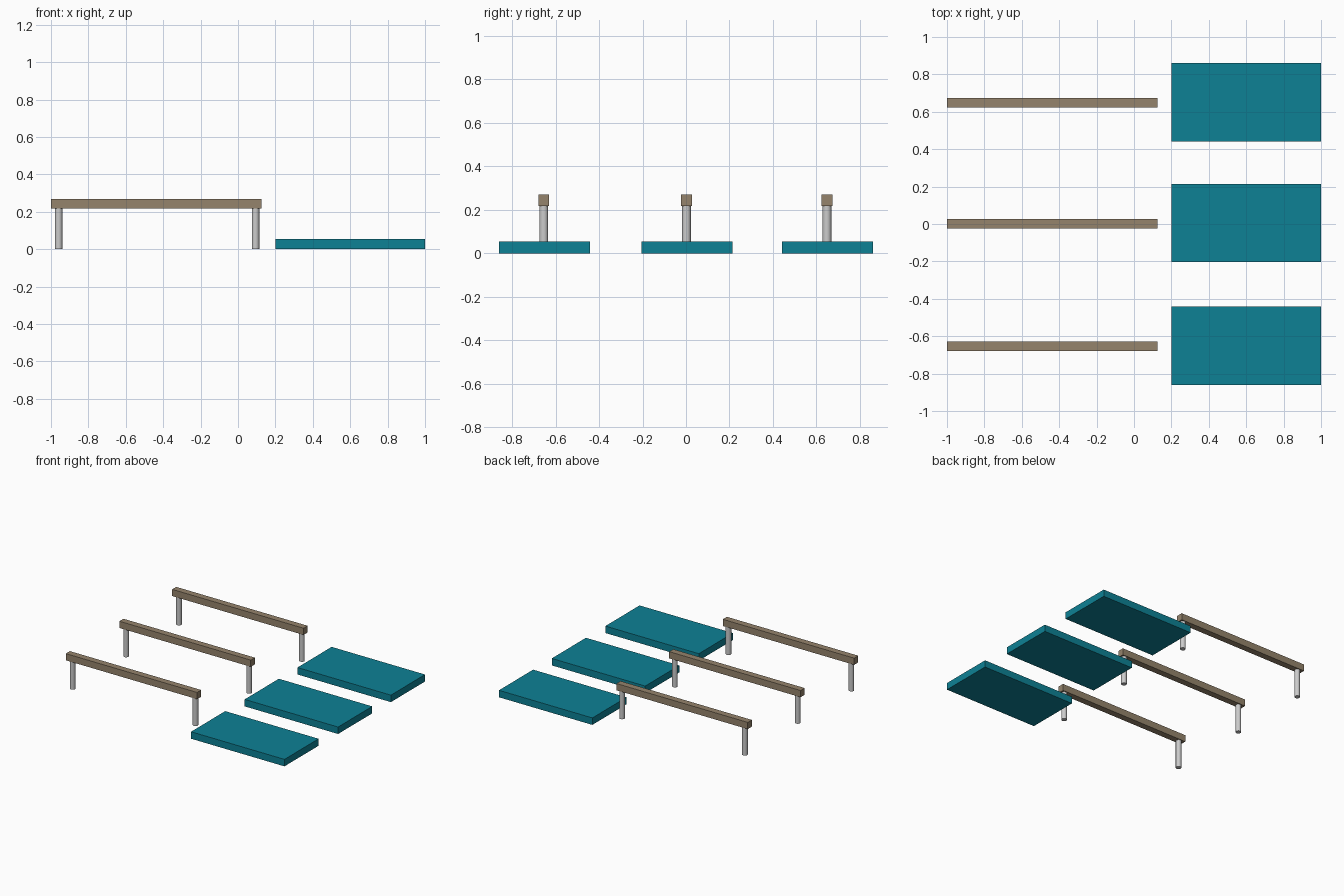
import bpy

if "Cube" in bpy.data.objects:
    bpy.data.objects.remove(bpy.data.objects["Cube"])


def material(name, rgb):
    m = bpy.data.materials.new(name)
    m.diffuse_color = (*rgb, 1)
    m.use_nodes = True
    m.node_tree.nodes["Principled BSDF"].inputs["Base Color"].default_value = m.diffuse_color
    return m


def box(name, x0, x1, yc, width, z0, z1, mat):
    bpy.ops.mesh.primitive_cube_add(size=1, location=((x0 + x1) / 2, yc, (z0 + z1) / 2))
    ob = bpy.context.object
    ob.name = name
    ob.scale = (x1 - x0, width, z1 - z0)
    bpy.ops.object.transform_apply(location=False, rotation=False, scale=True)
    ob.data.materials.append(mat)


def leg(name, x, y, height):
    bpy.ops.mesh.primitive_cylinder_add(vertices=16, radius=0.02, depth=height,
                                        location=(x, y, height / 2))
    bpy.context.object.name = name
    bpy.ops.object.shade_smooth_by_angle()


wood = material("wood", (0.30, 0.23, 0.15))
teal = material("teal_vinyl", (0.004, 0.22, 0.30))

# Three rows: a low balance beam on two round legs, with a landing mat at its end
for row, y in (("front", -0.651), ("middle", 0.005), ("back", 0.651)):
    beam_y = y - 0.003
    box(row + "_beam", -1.0, 0.125, beam_y, 0.05, 0.217, 0.269, wood)
    leg(row + "_left_leg", -0.959, beam_y, 0.217)
    leg(row + "_right_leg", 0.094, beam_y, 0.217)
    box(row + "_mat", 0.2, 1.0, y, 0.418, 0.0, 0.054, teal)
